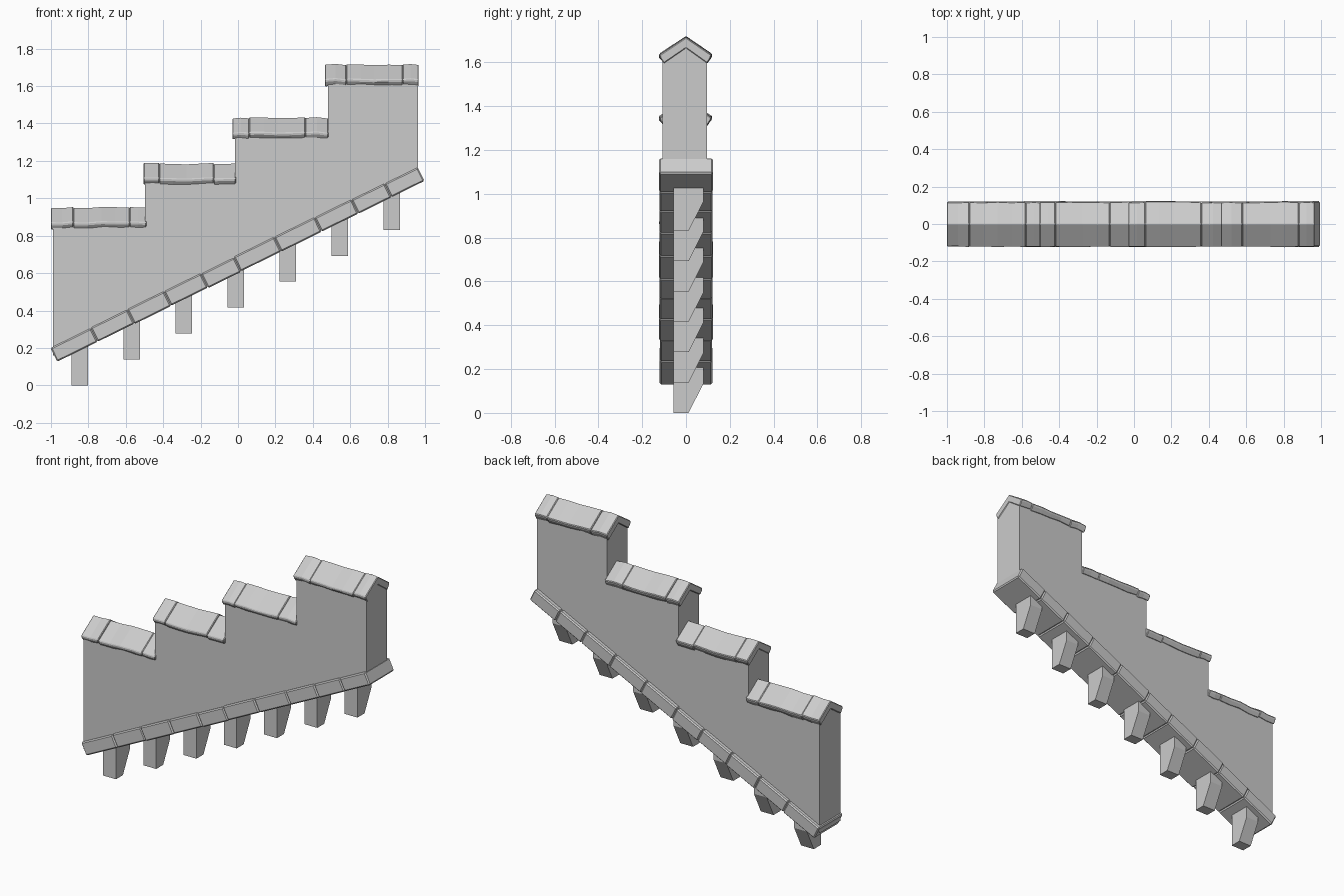
import bpy, bmesh, math, random
from mathutils import Vector

random.seed(4)
cube = bpy.data.objects.get("Cube")
if cube:
    bpy.data.objects.remove(cube, do_unlink=True)

stone = bpy.data.materials.new("grey_stone")
stone.use_nodes = True
colour = (0.6, 0.6, 0.6, 1)
stone.diffuse_color = colour
stone.node_tree.nodes["Principled BSDF"].inputs["Base Color"].default_value = colour


def loft(name, rings, bevel=0):
    """Closed solid through a row of matching rings of points."""
    bm = bmesh.new()
    rows = [[bm.verts.new(p) for p in ring] for ring in rings]
    n = len(rows[0])
    for a, b in zip(rows, rows[1:]):
        for i in range(n):
            j = (i + 1) % n
            bm.faces.new((a[i], a[j], b[j], b[i]))
    bm.faces.new(rows[0])
    bm.faces.new(rows[-1])
    bmesh.ops.recalc_face_normals(bm, faces=bm.faces)
    mesh = bpy.data.meshes.new(name)
    bm.to_mesh(mesh)
    bm.free()
    mesh.materials.append(stone)
    ob = bpy.data.objects.new(name, mesh)
    bpy.context.collection.objects.link(ob)
    if bevel:
        mod = ob.modifiers.new("worn_edges", "BEVEL")
        mod.width = bevel
        mod.segments = 1
        mod.limit_method = "ANGLE"
        mod.angle_limit = math.radians(35)
    return ob


def wobble(amount):
    return random.uniform(-amount, amount)


# Sloping base line of the wall
SLOPE = 0.492
def base_z(x):
    return 0.645 + SLOPE * x


# Stepped wall: one gabled block per step
STEPS = [(-0.99, -0.497, 0.955), (-0.497, -0.015, 1.19),
         (-0.015, 0.48, 1.435), (0.48, 0.962, 1.72)]
for k, (x0, x1, peak) in enumerate(STEPS):
    rings = []
    for x in (x0, x1):
        b, eave, top = base_z(x), peak - 0.105, peak - 0.035
        rings.append([(x, -0.108, b), (x, -0.108, eave), (x, -0.005, top),
                      (x, 0.095, eave), (x, 0.095, b)])
    loft(f"wall_step_{k + 1}", rings)

# Ridged coping, three slabs on each step
CUTS = [(-1.0, -0.88, -0.58, -0.49), (-0.505, -0.42, -0.13, -0.012),
        (-0.03, 0.06, 0.36, 0.483), (0.465, 0.58, 0.88, 0.966)]
for k, (cuts, step) in enumerate(zip(CUTS, STEPS)):
    for s, (x0, x1) in enumerate(zip(cuts, cuts[1:])):
        rings = []
        count = 4 if x1 - x0 > 0.2 else 2
        for i in range(count + 1):
            x = x0 + (x1 - x0) * i / count
            z = step[2] - 0.003 + wobble(0.004)
            e = 0.118 + wobble(0.003)
            low = z - 0.117 + wobble(0.004)
            rings.append([(x, 0, z), (x, e, z - 0.08), (x, e - 0.004, z - 0.094),
                          (x, 0.097, low), (x, 0, z - 0.05), (x, -0.101, low),
                          (x, -e - 0.002, z - 0.094), (x, -e - 0.004, z - 0.08)])
        loft(f"coping_{k + 1}_slab_{s + 1}", rings, 0.004)

# Sloping string course of separate stones
along = Vector((1, 0, SLOPE)).normalized()
up = Vector((-along.z, 0, along.x))
start = Vector((-0.966, 0, 0.125))
LENGTH = 2.188
joints = [0, 0.11, 0.21, 0.31, 0.41, 0.5, 0.61, 0.72, 0.82, 0.91, 1]
for k, (a, b) in enumerate(zip(joints, joints[1:])):
    half, low, high = 0.121 + wobble(0.002), wobble(0.002), 0.085 + wobble(0.003)
    rings = []
    for t in (a, b):
        p = start + along * (LENGTH * t)
        rings.append([p + up * h + Vector((0, y, 0)) for y, h in
                      ((-half, low), (-half, high), (half, high), (half, low))])
    loft(f"course_stone_{k + 1}", rings, 0.007)

# Corbels beneath the course, chamfered toward the back
for k in range(7):
    x = -0.847 + 0.278 * k
    z = 0.1385 * k
    top = base_z(x)
    rings = [[(x + dx, y, h) for y, h in
              ((-0.057, z), (0.012, z), (0.08, z + 0.135), (0.08, top), (-0.057, top))]
             for dx in (-0.044, 0.044)]
    loft(f"corbel_{k + 1}", rings)
